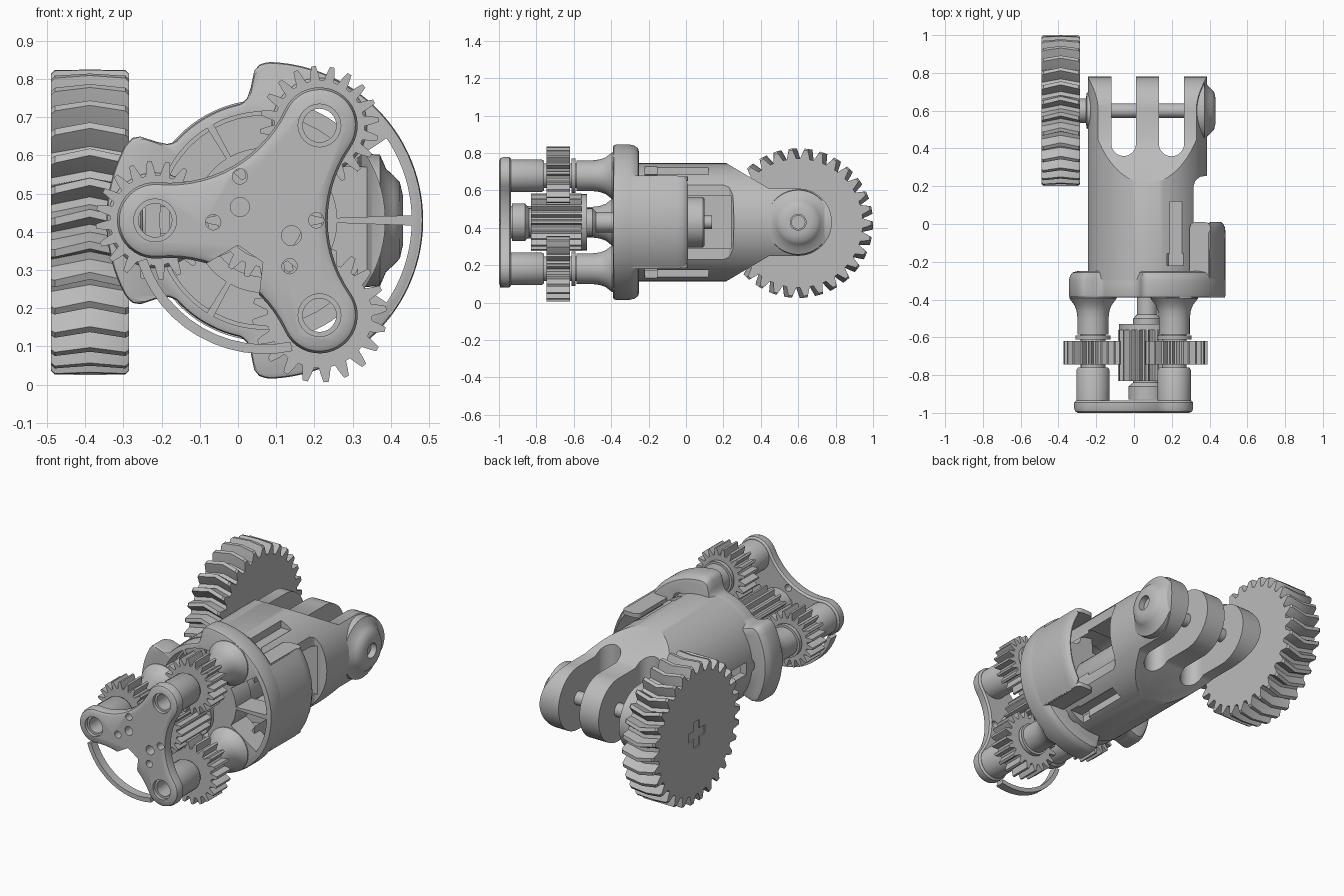
import bpy, bmesh
from math import sin, cos, pi, radians, atan2

old = bpy.data.objects.get("Cube")
if old:
    bpy.data.objects.remove(old, do_unlink=True)

grey = bpy.data.materials.new("plain_grey")
grey.use_nodes = True
COLOUR = (0.5, 0.5, 0.5, 1)
grey.diffuse_color = COLOUR
grey.node_tree.nodes["Principled BSDF"].inputs["Base Color"].default_value = COLOUR

CX, CZ = 0.07, 0.43          # main axis, runs along y
PLANET = 0.287               # distance of the planet pins from it
WY = 0.6                     # wheel axle position in y
PARTS, CUTTERS = [], []


def place(axis, p, a):
    return {"x": (a, p[0], p[1]), "y": (p[0], a, p[1]), "z": (p[0], p[1], a)}[axis]


def loft(name, layers, axis="y", closed=False, cutter=False):
    """Join equal rings of 2D points, each at its own height along the axis."""
    bm = bmesh.new()
    rings = [[bm.verts.new(place(axis, p, a)) for p in pts] for pts, a in layers]
    pairs = list(zip(rings, rings[1:]))
    if closed:
        pairs.append((rings[-1], rings[0]))
    else:
        bm.faces.new(rings[0])
        bm.faces.new(rings[-1])
    for r, s in pairs:
        for i in range(len(r)):
            j = (i + 1) % len(r)
            bm.faces.new((r[i], r[j], s[j], s[i]))
    bmesh.ops.recalc_face_normals(bm, faces=bm.faces)
    mesh = bpy.data.meshes.new(name)
    bm.to_mesh(mesh)
    bm.free()
    mesh.materials.append(grey)
    ob = bpy.data.objects.new(name, mesh)
    bpy.context.collection.objects.link(ob)
    ob.hide_render = cutter
    (CUTTERS if cutter else PARTS).append(ob)
    return ob


def prism(name, pts, a, b, axis="y", **kw):
    return loft(name, [(pts, a), (pts, b)], axis, **kw)


def arc(c, r, a0, a1, n=12):
    return [(c[0] + r * cos(radians(a0 + (a1 - a0) * i / n)),
             c[1] + r * sin(radians(a0 + (a1 - a0) * i / n))) for i in range(n + 1)]


def lathe(name, profile, c=(CX, CZ), axis="y", n=48, **kw):
    return loft(name, [(arc(c, r, 0, 360, n)[:-1], a) for r, a in profile], axis, **kw)


def box(name, x, y, z):
    return prism(name, [(x[0], y[0]), (x[1], y[0]), (x[1], y[1]), (x[0], y[1])], *z, axis="z", cutter=True)


def boolean(ob, others, op="DIFFERENCE"):
    for o in others:
        m = ob.modifiers.new("cut", "BOOLEAN")
        m.operation, m.object, m.solver = op, o, "EXACT"
        bpy.context.view_layer.objects.active = ob
        bpy.ops.object.modifier_apply(modifier=m.name)


def polar(r, deg):
    return (CX + r * cos(radians(deg)), CZ + r * sin(radians(deg)))


def sector(r0, r1, a0, a1):
    return arc((CX, CZ), r1, a0, a1) + arc((CX, CZ), r0, a1, a0)


def trilobe(rl, v):
    """Three round lobes joined by tangent hollows that dip to radius v."""
    f = (v * v - PLANET * v + PLANET ** 2 - rl * rl) / (2 * rl + PLANET - 2 * v)
    d = v + f
    beta = atan2(d * sin(pi / 3), d / 2 - PLANET) * 180 / pi
    pts = []
    for a in (60, 180, 300):
        pts += arc(polar(PLANET, a), rl, a - beta, a + beta, 20)
        pts += arc(polar(d, a + 60), f, a + beta + 180, a - beta + 300, 14)[1:-1]
    return pts


def teeth(c, n, ro, ri, turn=0.0):
    pts = []
    for i in range(n):
        for frac, r in ((-.36, ri), (-.24, (ri + ro) / 2), (-.12, ro), (.12, ro), (.24, (ri + ro) / 2), (.36, ri)):
            t = (i + frac) * 2 * pi / n + turn
            pts.append((c[0] + r * cos(t), c[1] + r * sin(t)))
    return pts


spots = [polar(PLANET, a) for a in (60, 180, 300)]
bores = [lathe("bore_cutter", [(0.044, -1.2), (0.044, 0.2)], s, n=24, cutter=True) for s in spots]

# Front plate with rounded lobes, small holes and an open corner
front_plate = loft("front_plate", [(trilobe(0.1 - e, 0.165 - e), y) for e, y in
                   ((0.02, -1), (0.006, -0.992), (0, -0.975), (0, -0.945), (0.01, -0.935))])
holes = [(0.005, 0.545, 0.02), (0.005, 0.465, 0.025), (-0.065, 0.425, 0.02),
         (0.205, 0.43, 0.02), (0.14, 0.39, 0.026), (0.135, 0.31, 0.02)]
small = [lathe("small_hole_cutter", [(r, -1.1), (r, -0.9)], (x, z), n=20, cutter=True) for x, z, r in holes]
recess = [lathe("recess_cutter", [(0.056, -1.1), (0.056, -0.98)], s, n=32, cutter=True) for s in spots]
corner = prism("corner_cutter", [(-0.19, 0.255), (0, 0.365), (0.065, 0.32), (0.04, 0.1), (-0.1, 0.1)],
               -1.1, -0.9, cutter=True)
boolean(front_plate, bores + small + recess + [corner])
prism("front_rim", sector(0.325, 0.35, 198, 282), -0.995, -0.945)

# Planet posts, pins, washers, gears and flared legs
for i, s in enumerate(spots):
    def tube(name, prof, r_in=0.044):
        lathe(name, prof + [(r_in, prof[-1][1]), (r_in, prof[0][1])], s, closed=True)
    tube("post_%d" % i, [(0.088, -0.97), (0.088, -0.775), (0.08, -0.76)])
    tube("planet_pin_%d" % i, [(0.065, -0.77), (0.065, -0.58)])
    tube("washer_%d" % i, [(0.092, -0.612), (0.092, -0.59)])
    tube("leg_%d" % i, [(0.082, -0.585), (0.082, -0.5), (0.087, -0.46), (0.098, -0.43),
                        (0.115, -0.408), (0.125, -0.395), (0.125, -0.38)])
    grow = 0.02 if i == 2 else 0
    g = prism("planet_gear_%d" % i, teeth(s, 20, 0.156 + grow, 0.118 + grow, 0.1), -0.745, -0.62)
    boolean(g, [bores[i]])

# Central gear with its shaft
prism("sun_gear", teeth((CX, CZ), 20, 0.155, 0.122), -0.83, -0.56)
lathe("sun_washer", [(0.15, -0.56), (0.15, -0.53)])
lathe("sun_shaft", [(0.1, -0.93), (0.1, -0.86), (0.075, -0.84), (0.075, -0.5), (0.055, -0.48), (0.055, -0.38)])

# Flange: three raised lobes, plus a spoked window between each pair of legs
def flange_ring(e):
    pts = []
    for d in range(0, 360, 2):
        k = abs((d + 60) % 120 - 60)          # angle away from a hollow
        if d < 60 or d > 300:
            k = 31
        steps = ((0, .312), (19, .312), (22, .325), (24, .35), (26, .393), (28, .408), (31, .415), (60, .415))
        for (k0, r0), (k1, r1) in zip(steps, steps[1:]):
            if k0 <= k <= k1:
                r = r0 + (r1 - r0) * (k - k0) / (k1 - k0)
        pts.append(polar(r - e, d))
    return pts


flange = loft("flange", [(flange_ring(e), y) for e, y in
              ((0.012, -0.39), (0.003, -0.386), (0, -0.375), (0, -0.3), (0.006, -0.275),
               (0.02, -0.256), (0.045, -0.25))])
windows = []
for a, rim in ((0, 0.385), (120, 0.285), (240, 0.285)):
    for a0, a1 in ((2, 34), (-34, -2)):
        windows.append(prism("window_cutter", sector(0.19, rim, a + a0, a + a1), -0.6, -0.2, cutter=True))
boolean(flange, windows + bores)

# Open guard shell on the left side, with its upper and lower walls
loft("guard_shell", [(sector(0.386, r, -w, w), y) for r, w, y in
     ((0.413, 37, -0.388), (0.415, 37, -0.05), (0.412, 36, -0.02), (0.402, 34, 0.002), (0.392, 31, 0.01))])
wall = [(0.295, -0.28), (0.295, -0.02)] + arc((0.325, -0.02), 0.03, 180, 90, 5) \
       + arc((0.375, -0.02), 0.03, 90, 0, 5) + [(0.405, -0.28)]
for z in (CZ - 0.245, CZ + 0.22):
    prism("guard_wall", wall, z, z + 0.025, "z")

# Main body: a cylinder trimmed to a tapered fork
body = lathe("main_body", [(0.316, -0.3), (0.316, 0.85)], n=96)
side = [(-0.4, 0.05), (0.2, 0.105), (0.445, 0.25)] + arc((WY, CZ), 0.18, -90, 90, 24) \
       + [(0.445, 0.61), (0.2, 0.755), (-0.4, 0.81)]
boolean(body, [prism("side_cutter", side, -1, 1, "x", cutter=True)], "INTERSECT")
cuts = [box("right_trim_cutter", (-0.6, -0.244), (-0.5, 1), (0, 1))]
for x0, x1 in ((-0.12, 0.01), (0.132, 0.265)):
    h = (x1 - x0) / 2
    slot = [(x1, 1)] + arc(((x0 + x1) / 2, 0.425), h, 0, -180, 20) + [(x0, 1)]
    cuts.append(prism("fork_slot_cutter", slot, -0.2, 1.2, "z", cutter=True))
flat = [(0.315, -0.5), (0.315, 0.2), (0.325, 0.23), (0.35, 0.25), (0.4, 0.258), (0.6, 0.26), (0.6, -0.5)]
cuts.append(prism("flat_cutter", flat, -0.2, 1.2, "z", cutter=True))
cuts.append(lathe("cavity_cutter", [(0.275, -0.5), (0.275, 0)], cutter=True))
cuts.append(box("side_window_cutter", (0.02, 0.5), (-0.01, 0.24), (0.29, 0.57)))
for s in (1, -1):
    z = sorted((CZ + s * 0.25, CZ + s * 0.5))
    cuts.append(box("groove_cutter", (0.19, 0.255), (-0.2, 0.12), z))
    cuts.append(box("pocket_cutter", (0.175, 0.28), (-0.22, -0.155), z))
cuts.append(box("groove_cutter", (-0.4, -0.18), (-0.2, 0.12), (0.395, 0.465)))
boolean(body, cuts)

# Motor seen through the windows
lathe("motor", [(0.13, -0.37), (0.135, -0.36), (0.135, 0.09), (0.125, 0.1), (0.035, 0.1), (0.035, 0.14)])

# Axle bosses and axle
AX = (WY, CZ)
boss = lathe("left_boss", [(0.175, 0.33), (0.172, 0.372), (0.135, 0.388), (0.117, 0.408), (0.1, 0.424),
                          (0.065, 0.432)], AX, "x")
boolean(boss, [lathe("axle_hole_cutter", [(0.042, 0.38), (0.042, 0.5)], AX, "x", cutter=True)])
lathe("right_boss", [(0.1, -0.23), (0.095, -0.25), (0.065, -0.255), (0.065, -0.3)], AX, "x")
lathe("axle", [(0.038, -0.3), (0.038, 0.4)], AX, "x", n=32)

# Wheel with chevron treads and a cross mark
HUB = (WY, 0.425)
wheel = loft("tread_wheel", [(teeth(HUB, 30, ro, 0.345, t), x) for ro, t, x in
             ((0.39, 0, -0.49), (0.4, -0.005, -0.48), (0.4, -0.06, -0.388), (0.4, -0.005, -0.295),
              (0.39, 0, -0.285))], "x")
w, l = 0.025, 0.075
cross = []
for k in range(4):
    for u, v in ((l, -w), (l, w), (w, w)):
        c, s = round(cos(k * pi / 2)), round(sin(k * pi / 2))
        cross.append((HUB[0] + u * c - v * s, HUB[1] + u * s + v * c))
boolean(wheel, [prism("cross_cutter", cross, -0.6, -0.482, "x", cutter=True)])

# Tidy up and shade
for c in CUTTERS:
    bpy.data.objects.remove(c, do_unlink=True)
bpy.ops.object.select_all(action="DESELECT")
for ob in PARTS:
    ob.select_set(True)
    bpy.context.view_layer.objects.active = ob
bpy.ops.object.shade_smooth_by_angle(angle=radians(32))
